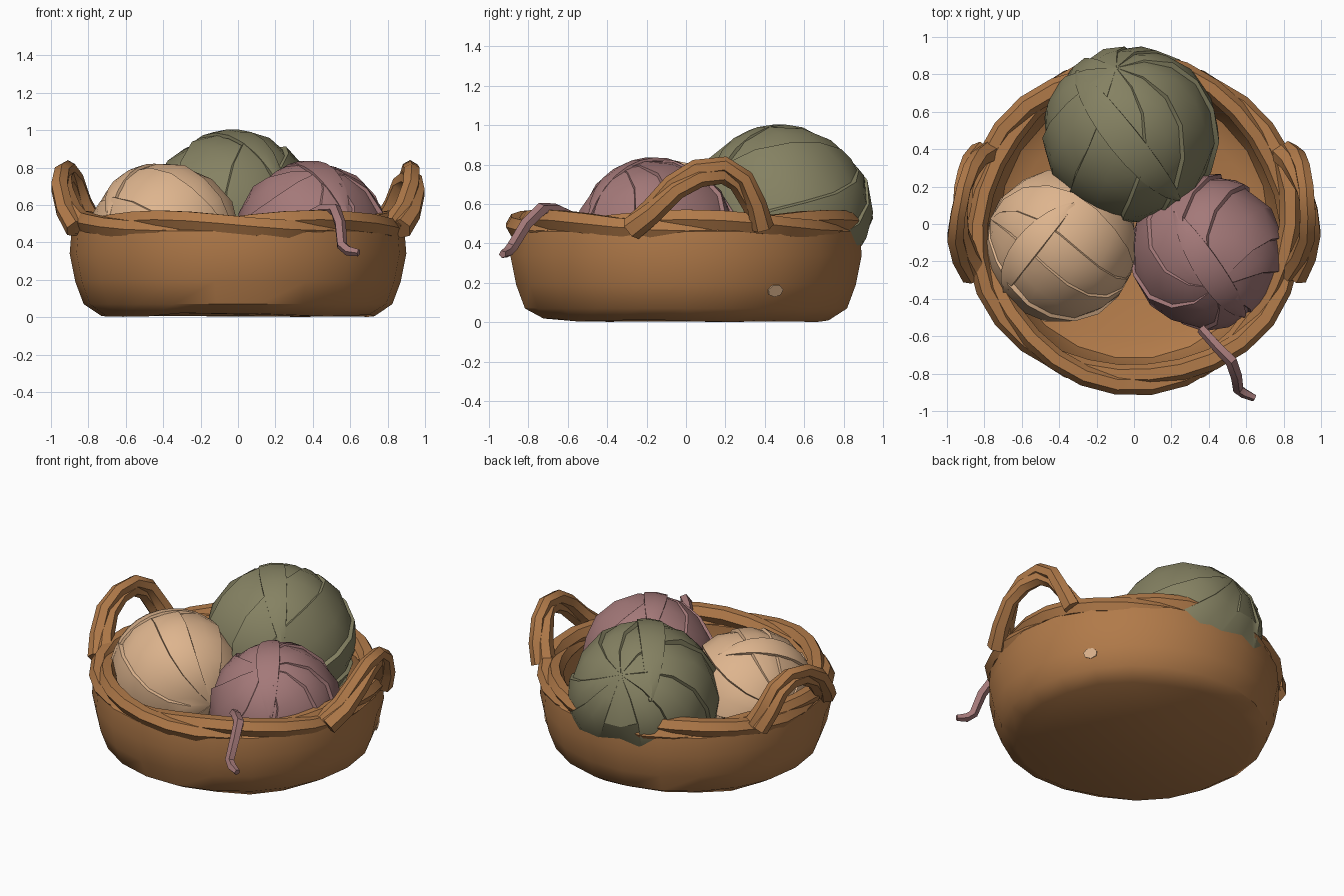
import bpy, bmesh, math, random
from mathutils import Vector

if "Cube" in bpy.data.objects:
    bpy.data.objects.remove(bpy.data.objects["Cube"])

random.seed(4)
TAU = math.tau


def material(name, rgb):
    m = bpy.data.materials.new(name)
    m.diffuse_color = (*rgb, 1)
    m.use_nodes = True
    m.node_tree.nodes["Principled BSDF"].inputs["Base Color"].default_value = m.diffuse_color
    return m


WICKER = material("wicker brown", (0.44, 0.195, 0.067))
GREEN = material("olive yarn", (0.235, 0.222, 0.123))
TAN = material("tan yarn", (0.73, 0.46, 0.27))
MAUVE = material("mauve yarn", (0.37, 0.19, 0.19))


def finish(name, bm, mat, angle=35):
    bmesh.ops.recalc_face_normals(bm, faces=bm.faces)
    me = bpy.data.meshes.new(name)
    bm.to_mesh(me)
    bm.free()
    me.materials.append(mat)
    ob = bpy.data.objects.new(name, me)
    bpy.context.collection.objects.link(ob)
    bpy.ops.object.select_all(action='DESELECT')
    ob.select_set(True)
    bpy.context.view_layer.objects.active = ob
    bpy.ops.object.shade_smooth_by_angle(angle=math.radians(angle))
    return ob


def skin(bm, rings, closed):
    """Join rings of vertices with quads; cap the ends of an open tube."""
    n = len(rings[0])
    pairs = list(zip(rings, rings[1:])) + ([(rings[-1], rings[0])] if closed else [])
    for a, b in pairs:
        for i in range(n):
            j = (i + 1) % n
            bm.faces.new((a[i], a[j], b[j], b[i]))
    if not closed:
        bm.faces.new(rings[0])
        bm.faces.new(rings[-1])


def frames(pts, ref, closed):
    """Two cross directions at every path point; the first follows ref."""
    out = []
    n = len(pts)
    for i in range(n):
        a = pts[i - 1] if closed or i else pts[i]
        b = pts[(i + 1) % n] if closed or i < n - 1 else pts[i]
        t = (b - a).normalized()
        u = (ref - t * ref.dot(t)).normalized()
        out.append((u, t.cross(u)))
    return out


def sweep(bm, pts, ref, ru, rv, sides=6, closed=False):
    rings = []
    for i, (p, (u, v)) in enumerate(zip(pts, frames(pts, ref, closed))):
        rings.append([bm.verts.new(p + u * ru[i] * math.cos(TAU * (k + .5) / sides)
                                   + v * rv[i] * math.sin(TAU * (k + .5) / sides))
                      for k in range(sides)])
    skin(bm, rings, closed)


def twisted(bm, pts, ref, offset, radius, turns, closed=False, flare=0):
    """Two strands wound around one path; flare thickens the two ends."""
    n = len(pts)
    fr = frames(pts, ref, closed)
    for strand in (0, 0.5):
        path, r = [], []
        for i, (p, (u, v)) in enumerate(zip(pts, fr)):
            a = TAU * (turns * i / (n if closed else n - 1) + strand)
            path.append(p + offset * (u * math.cos(a) + v * math.sin(a)))
            end = (2 * i / (n - 1) - 1) ** 2
            r.append(radius * (1 + flare * end) * random.uniform(.95, 1.05))
        sweep(bm, path, ref, r, r, 6, closed)


# Basket bowl: lathed profile, outside then inside
profile = [(0.73, 0.012), (0.825, 0.07), (0.87, 0.19), (0.9, 0.34), (0.89, 0.46),
           (0.84, 0.5), (0.79, 0.46), (0.79, 0.3), (0.72, 0.1), (0.62, 0.05)]
bm = bmesh.new()
SEG = 22
rings = []
for k, (r, z) in enumerate(profile):
    rings.append([bm.verts.new((r * math.cos(TAU * i / SEG), r * math.sin(TAU * i / SEG),
                                z + (random.uniform(-.012, .012) if k == 0 else 0)))
                  for i in range(SEG)])
skin(bm, rings, False)
finish("basket_bowl", bm, WICKER, 40)

# Rim: two strands wound round the opening
bm = bmesh.new()
circle = [Vector((0.836 * math.cos(TAU * i / 30), 0.836 * math.sin(TAU * i / 30), 0.493))
          for i in range(30)]
twisted(bm, circle, Vector((0, 0, 1)), 0.029, 0.056, 3, True)
finish("basket_rim", bm, WICKER, 40)

# Handles: leaning arches whose feet sink into the rim, mirrored left and right
arch = [(0.845, -0.27, 0.48), (0.905, -0.17, 0.57), (0.94, -0.06, 0.685), (0.935, 0.06, 0.755),
        (0.915, 0.19, 0.772), (0.885, 0.28, 0.72), (0.85, 0.345, 0.6), (0.8, 0.385, 0.49)]
for side, name in ((1, "right_handle"), (-1, "left_handle")):
    bm = bmesh.new()
    pts = [Vector((side * x, y, z)) for x, y, z in arch]
    twisted(bm, pts, Vector((1, 0, 0)), 0.025, 0.046, 0.5, flare=0.3)
    finish(name, bm, WICKER, 45)

# Small stray patch of tan on the bowl's outer side
bm = bmesh.new()
out = Vector((0.727, 0.45, -0.3)).normalized()
mid = Vector((0.731, 0.453, 0.16))
sweep(bm, [mid - out * 0.004, mid + out * 0.004], Vector((0, 0, 1)), [.033] * 2, [.045] * 2, 7)
finish("tan_patch", bm, TAN)


def yarn_ball(name, centre, r, axis, mat, gores, twist, bands):
    """Sphere of overlapping swirled wraps, plus a few loose bands across it."""
    c = Vector(centre)
    q = Vector(axis).to_track_quat('Z', 'Y')
    bm = bmesh.new()
    lons = []
    starts = [(g + random.uniform(-.25, .25)) / gores for g in range(gores)]
    for g, s in enumerate(starts):
        e = starts[g + 1] if g + 1 < gores else starts[0] + 1
        # each wrap starts raised and sinks under the next one
        lons += [(s, 1.005), (s + (e - s) * .5, .995), (s + (e - s) * .96, .96)]
    rows = 9
    rings = []
    for k in range(1, rows):
        th = math.pi * k / rows
        ring = []
        for f, h in lons:
            a = TAU * f + twist * math.cos(th)
            rr = r * (1 + (h - 1) * min(1, 1.3 * math.sin(th)) + random.uniform(-.01, .01))
            d = Vector((math.sin(th) * math.cos(a), math.sin(th) * math.sin(a), math.cos(th)))
            ring.append(bm.verts.new(c + q @ d * rr))
        rings.append(ring)
    n = len(lons)
    for a, b in zip(rings, rings[1:]):
        for i in range(n):
            j = (i + 1) % n
            bm.faces.new((a[i], a[j], b[j], b[i]))
    for ring, s in ((rings[0], 1), (rings[-1], -1)):
        pole = bm.verts.new(c + q @ Vector((0, 0, s)) * r * .99)
        for i in range(n):
            bm.faces.new((pole, ring[i], ring[(i + 1) % n]))
    # loose bands: flat tapering arcs, each set by plane normal and middle direction
    for normal, mid, span in bands:
        nv = Vector(normal).normalized()
        m = Vector(mid)
        m = (m - nv * m.dot(nv)).normalized()
        w = nv.cross(m)
        steps = 10
        pts, ru, rv = [], [], []
        for i in range(steps + 1):
            t = i / steps * 2 - 1
            a = t * span / 2
            taper = 1 - .85 * t * t
            pts.append(c + (m * math.cos(a) + w * math.sin(a)) * r * (.965 + .015 * taper))
            ru.append(.2 * r * taper)
            rv.append(.04 * r)
        sweep(bm, pts, nv, ru, rv, 6)
    # keep the hidden lower part inside the bowl
    for v in bm.verts:
        limit = 0.78 + 0.17 * max(0, min(1, (v.co.z - 0.27) / 0.18))
        h = math.hypot(v.co.x, v.co.y)
        if h > limit:
            v.co.x *= limit / h
            v.co.y *= limit / h
        v.co.z = max(v.co.z, 0.03)
    return finish(name, bm, mat, 30)


yarn_ball("olive_yarn_ball", (-0.02, 0.483, 0.522), 0.475, (-0.15, 0.7, 0.6), GREEN, 9, 0.5,
          [((0.75, 0.6, 0.1), (0, 0, 1), 2.4)])
yarn_ball("tan_yarn_ball", (-0.392, -0.12, 0.415), 0.41, (0.9, -0.35, -0.1), TAN, 9, 0.35,
          [((0.6, -0.6, 0.3), (0.2, -0.5, 0.8), 1.8)])
yarn_ball("mauve_yarn_ball", (0.39, -0.15, 0.412), 0.42, (0.1, -0.45, 0.85), MAUVE, 8, 0.7,
          [((0.8, 0.5, 0.1), (0.2, -0.2, 1), 2.0)])

# Loose yarn end hanging over the rim
tail = [Vector(p) for p in ((0.36, -0.56, 0.53), (0.45, -0.66, 0.575), (0.52, -0.73, 0.575),
                            (0.545, -0.81, 0.5), (0.555, -0.88, 0.385), (0.59, -0.905, 0.355),
                            (0.645, -0.93, 0.345))]
bm = bmesh.new()
rad = [0.028, 0.03, 0.034, 0.032, 0.03, 0.028, 0.02]
sweep(bm, tail, Vector((1, 1, 0)), rad, rad, 5)
finish("yarn_tail", bm, MAUVE, 35)
